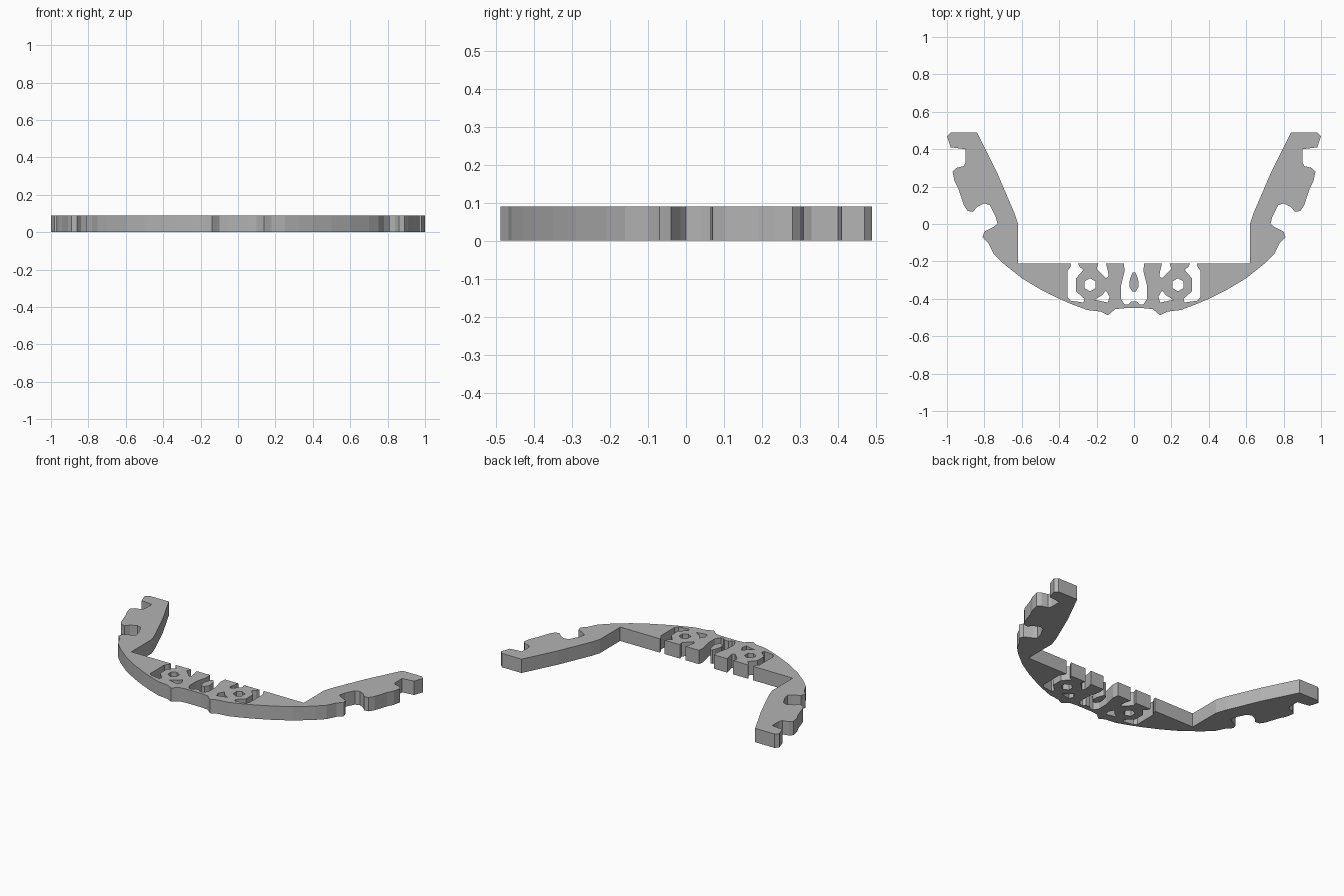
import bpy
import bmesh
import math

HEIGHT = 0.09
HUNDREDTH = 0.01

default_cube = bpy.data.objects.get("Cube")
if default_cube:
    bpy.data.objects.remove(default_cube, do_unlink=True)

grey = bpy.data.materials.new("plain grey")
grey.use_nodes = True
grey_value = (0.45, 0.45, 0.45, 1)
grey.diffuse_color = grey_value
grey.node_tree.nodes["Principled BSDF"].inputs["Base Color"].default_value = grey_value


def mirrored(points):
    """Reflect a profile across the centre line."""
    return [(-x, y) for x, y in reversed(points)]


def regular_polygon(x, y, radius, sides):
    step = math.tau / sides
    return [(x + radius * math.cos((i + 0.5) * step),
             y + radius * math.sin((i + 0.5) * step)) for i in range(sides)]


def extruded_plate(name, outlines):
    """Fill closed outlines (inner ones become holes) and extrude them upward."""
    curve = bpy.data.curves.new(name + " profile", "CURVE")
    curve.dimensions = "2D"
    curve.fill_mode = "BOTH"
    curve.extrude = HEIGHT / 2
    for outline in outlines:
        spline = curve.splines.new("POLY")
        spline.points.add(len(outline) - 1)
        for point, (x, y) in zip(spline.points, outline):
            point.co = (x * HUNDREDTH, y * HUNDREDTH, 0, 1)
        spline.use_cyclic_u = True
    helper = bpy.data.objects.new(name + " helper", curve)
    bpy.context.collection.objects.link(helper)
    bpy.context.view_layer.update()
    evaluated = helper.evaluated_get(bpy.context.evaluated_depsgraph_get())
    mesh = bpy.data.meshes.new_from_object(evaluated)
    bpy.data.objects.remove(helper, do_unlink=True)

    # Weld caps to walls and rest the plate on the ground
    bm = bmesh.new()
    bm.from_mesh(mesh)
    bmesh.ops.remove_doubles(bm, verts=bm.verts, dist=HUNDREDTH / 100)
    bmesh.ops.translate(bm, verts=bm.verts, vec=(0, 0, HEIGHT / 2))
    bmesh.ops.recalc_face_normals(bm, faces=bm.faces)
    for face in bm.faces:
        face.smooth = False
    bm.to_mesh(mesh)
    bm.free()
    mesh.materials.clear()
    mesh.materials.append(grey)
    plate = bpy.data.objects.new(name, mesh)
    bpy.context.collection.objects.link(plate)
    return plate


# Curved front edge, from the centre to the side
front_edge = [(5, -45), (10, -45.5), (14, -48.8), (18, -46.8), (25, -46),
              (33, -43), (40, -40), (50, -35), (60, -29), (70, -21), (75, -16)]
# Side knob, barbed fin and hooked tip
outer_arm = [(78, -10), (81, -7), (80, -4), (75, -1.5), (73, 0), (74, 4),
             (77, 10), (80, 11), (84, 9), (86, 6.5), (89, 7), (91, 10),
             (94, 19), (96, 23), (97, 28), (95, 30), (91, 31), (90, 33),
             (90, 40), (98, 41), (100, 47), (98, 49), (84, 49)]
inner_arm = [(73, 27), (64, 6), (62, 0), (62, -21)]
# Slots open to the straight back edge
outer_slot = [(33.5, -21), (34, -23), (35.5, -25), (35.5, -39), (34, -41),
              (27, -42), (26.5, -40), (31, -36), (31, -29), (27, -24.5),
              (29, -23), (30, -21)]
inner_slot = [(19, -21), (20, -24), (15, -29), (13.5, -28), (14, -25), (15, -21)]
centre_gap = [(5.5, -21), (5, -25), (7, -33), (7, -40), (5, -43), (3, -43), (1.5, -41.5)]

half = front_edge + outer_arm + inner_arm + outer_slot + inner_slot + centre_gap

# Closed openings beside each ring
ring_hole = regular_polygon(23.5, -32.5, 3.5, 6)
lower_hole = [(21, -40.5), (14, -42), (13, -39), (15, -35.5), (17, -38)]

holes = [ring_hole, lower_hole]
outlines = [half + mirrored(half)]
for hole in holes:
    outlines += [hole, mirrored(hole)]
extruded_plate("curved_band", outlines)

# Separate drop in the middle of the centre gap
drop_side = [(1, -36), (2.5, -33.5), (2.5, -31), (1.5, -27.5), (0.7, -26)]
extruded_plate("centre_drop", [drop_side + mirrored(drop_side)])
